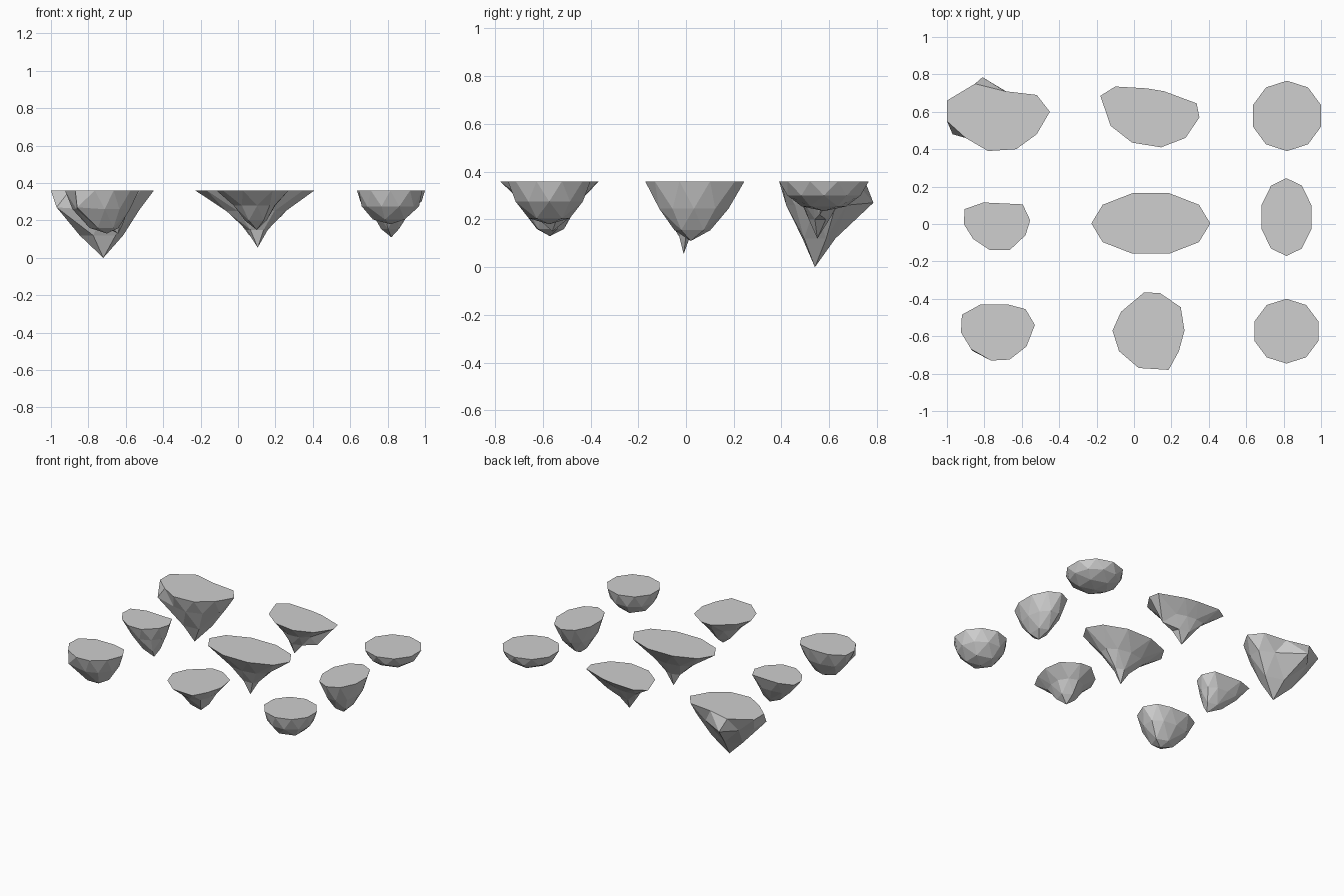
import bpy
import bmesh
from math import atan2, cos, degrees, radians, sin
from mathutils import Vector

cube = bpy.data.objects.get("Cube")
if cube:
    bpy.data.objects.remove(cube, do_unlink=True)

TOP = 0.36      # height shared by all flat tops
SIDES = 10      # corners around each top
STEP = 360 / SIDES

# One plain grey stone colour
stone = bpy.data.materials.new("grey_stone")
stone.use_nodes = True
stone.diffuse_color = (0.62, 0.62, 0.62, 1)
bsdf = next(n for n in stone.node_tree.nodes if n.type == "BSDF_PRINCIPLED")
bsdf.inputs["Base Color"].default_value = stone.diffuse_color


def oval(cx, cy, rx, ry, turn=STEP / 2):
    """Regular ten-sided outline stretched to an oval."""
    angles = [radians(turn + STEP * i) for i in range(SIDES)]
    return [(cx + rx * cos(a), cy + ry * sin(a)) for a in angles]


def island(name, outline, tip, shoulder, neck, bumps=()):
    """Faceted half ball: its rim follows the outline, its underside narrows to the tip.

    shoulder and neck are (fraction of the outline, height) of the two lower rings.
    """
    rim = [Vector((x, y, TOP)) for x, y in outline]
    tip = Vector(tip)
    bm = bmesh.new()
    bmesh.ops.create_icosphere(bm, subdivisions=2, radius=1)
    upper = [v for v in bm.verts if v.co.z > 0.05]
    bmesh.ops.delete(bm, geom=upper, context="VERTS")

    edge_verts, lower = {}, []
    for v in bm.verts:
        angle = degrees(atan2(v.co.y, v.co.x))
        if v.co.z > -0.05:
            # rim corner
            i = round((angle - STEP / 2) / STEP) % SIDES
            v.co = rim[i]
            edge_verts[i] = v
            continue
        lower.append(v)
        if v.co.z < -0.95:
            v.co = tip
            continue
        # ring corner, between two neighbouring rim corners
        j = round(angle / STEP) % SIDES
        side = (rim[j - 1] + rim[j]) / 2
        scale, height = shoulder if v.co.z > -0.7 else neck
        spot = tip.lerp(side, scale)
        v.co = (spot.x, spot.y, height)

    # Pull single corners out into overhanging knobs
    for bump in map(Vector, bumps):
        nearest = min(lower, key=lambda v: (v.co - bump).length)
        nearest.co = bump

    # Flat top
    bm.faces.new([edge_verts[i] for i in range(SIDES)])
    bmesh.ops.recalc_face_normals(bm, faces=bm.faces[:])

    mesh = bpy.data.meshes.new(name)
    bm.to_mesh(mesh)
    bm.free()
    mesh.materials.append(stone)
    obj = bpy.data.objects.new(name, mesh)
    bpy.context.scene.collection.objects.link(obj)
    return obj


# Back row
island("deep_island_back_right",
       [(-.45, .6), (-.52, .69), (-.69, .71), (-.85, .75), (-1, .66),
        (-1, .55), (-.9, .46), (-.78, .39), (-.63, .4), (-.52, .48)],
       tip=(-.72, .54, 0), shoulder=(.83, .26), neck=(.45, .12),
       bumps=[(-.81, .785, .27), (-.97, .48, .27)])
island("stalked_island_back_middle",
       [(.335, .645), (.16, .71), (.07, .725), (-.1, .735), (-.18, .685),
        (-.125, .525), (-.01, .435), (.145, .41), (.275, .46), (.35, .57)],
       tip=(.06, .55, .12), shoulder=(.55, .28), neck=(.28, .2),
       bumps=[(.23, .56, .22)])
island("shallow_island_back_left", oval(.818, .578, .191, .188),
       tip=(.818, .578, .235), shoulder=(.9, .3), neck=(.55, .255))

# Middle row
island("small_island_middle_right",
       [(-.555, .02), (-.595, .105), (-.7, .11), (-.805, .115), (-.905, .08),
        (-.91, 0), (-.86, -.08), (-.77, -.14), (-.665, -.14), (-.58, -.06)],
       tip=(-.64, -.03, .13), shoulder=(.75, .27), neck=(.38, .18))
island("long_island_centre", oval(.09, .003, .318, .17, turn=0),
       tip=(.105, -.01, .055), shoulder=(.55, .25), neck=(.2, .15))
island("pointed_island_middle_left", oval(.815, .037, .14, .208),
       tip=(.82, .02, .11), shoulder=(.77, .245), neck=(.4, .155))

# Front row
island("lumpy_island_front_right",
       [(-.53, -.54), (-.58, -.455), (-.675, -.43), (-.82, -.43), (-.92, -.485),
        (-.925, -.58), (-.87, -.67), (-.765, -.73), (-.665, -.725), (-.575, -.655)],
       tip=(-.7, -.57, .13), shoulder=(.83, .26), neck=(.42, .16),
       bumps=[(-.86, -.68, .27)])
island("stalked_island_front_middle",
       [(.27, -.57), (.25, -.445), (.14, -.37), (.055, -.365), (-.07, -.47),
        (-.115, -.57), (-.08, -.68), (.025, -.77), (.185, -.78), (.24, -.68)],
       tip=(.1, -.56, .15), shoulder=(.62, .28), neck=(.33, .2))
island("shallow_island_front_left", oval(.815, -.573, .179, .173),
       tip=(.815, -.573, .18), shoulder=(.9, .275), neck=(.55, .205))
